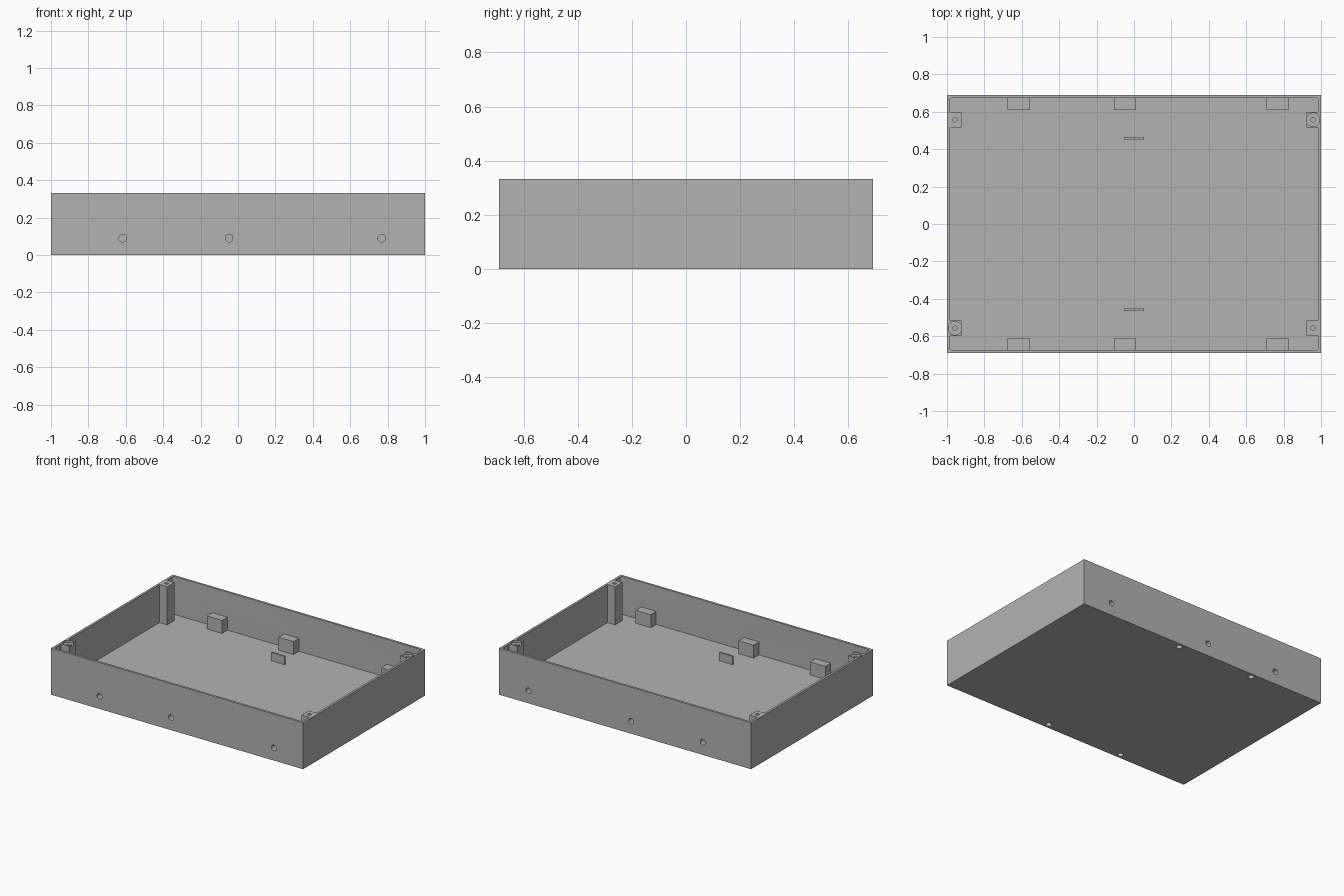
import bpy
import bmesh
from mathutils import Matrix, Vector

cube = bpy.data.objects.get("Cube")
if cube:
    bpy.data.objects.remove(cube, do_unlink=True)

# Main dimensions
HX, HY, H = 1.0, 0.69, 0.333
WALL, FLOOR = 0.016, 0.06
IX, IY = HX - WALL, HY - WALL
POST_X, POST_Y = 0.957, 0.557
BLOCK_X = (-0.616, -0.048, 0.768)
SIDES = (-1, 1)

grey = bpy.data.materials.new("plain grey")
grey.use_nodes = True
grey.diffuse_color = (0.45, 0.45, 0.45, 1)
grey.node_tree.nodes["Principled BSDF"].inputs["Base Color"].default_value = (0.45, 0.45, 0.45, 1)


def add_box(bm, lo, hi):
    lo, hi = Vector(lo), Vector(hi)
    mat = Matrix.Translation((lo + hi) / 2) @ Matrix.Diagonal((*(hi - lo), 1))
    return bmesh.ops.create_cube(bm, size=1, matrix=mat)["verts"]


def add_cylinder(bm, centre, radius, depth, axis="Z"):
    turn = Matrix.Rotation(1.5707963, 4, "X") if axis == "Y" else Matrix()
    bmesh.ops.create_cone(bm, cap_ends=True, segments=32, radius1=radius, radius2=radius,
                          depth=depth, matrix=Matrix.Translation(centre) @ turn)


def finish(name, bm):
    mesh = bpy.data.meshes.new(name)
    bm.to_mesh(mesh)
    bm.free()
    mesh.materials.append(grey)
    ob = bpy.data.objects.new(name, mesh)
    bpy.context.collection.objects.link(ob)
    return ob


def box_object(name, lo, hi):
    bm = bmesh.new()
    add_box(bm, lo, hi)
    return finish(name, bm)


def cut(target, cutter):
    mod = target.modifiers.new("cut", "BOOLEAN")
    mod.operation, mod.solver, mod.object = "DIFFERENCE", "EXACT", cutter
    bpy.context.view_layer.objects.active = target
    bpy.ops.object.modifier_apply(modifier=mod.name)


# Open tray with a hollow that has slightly rounded corners
tray = box_object("tray", (-HX, -HY, 0), (HX, HY, H))
bm = bmesh.new()
add_box(bm, (-IX, -IY, FLOOR), (IX, IY, H + 0.1))
upright = [e for e in bm.edges if abs(e.verts[0].co.z - e.verts[1].co.z) > 0.1]
bmesh.ops.bevel(bm, geom=upright, offset=0.012, segments=4, profile=0.5, affect="EDGES")
hollow = finish("hollow_cutter", bm)
cut(tray, hollow)

# Corner screw posts, wall blocks and floor tabs
drilled = [tray]
for sy in SIDES:
    end = "front" if sy < 0 else "back"
    for sx in SIDES:
        side = "left" if sx > 0 else "right"
        xs = sorted((sx * 0.923, sx * IX))
        drilled.append(box_object(f"{end}_{side}_post", (xs[0], sy * POST_Y - 0.041, FLOOR),
                                  (xs[1], sy * POST_Y + 0.041, H)))
    ys = sorted((sy * 0.613, sy * IY))
    for i, x in enumerate(BLOCK_X):
        drilled.append(box_object(f"{end}_block_{i + 1}", (x - 0.06, ys[0], FLOOR),
                                  (x + 0.06, ys[1], 0.153)))
    box_object(f"{end}_floor_tab", (-0.053, sy * 0.458 - 0.006, FLOOR),
               (0.053, sy * 0.458 + 0.006, 0.12))

# Blind holes in the walls, underside and post tops
bm = bmesh.new()
for sy in SIDES:
    for x in BLOCK_X:
        add_cylinder(bm, (x, sy * HY, 0.09), 0.02, 0.1, "Y")
    for x in (0.17, -0.437):
        add_cylinder(bm, (x, sy * 0.657, 0), 0.02, 0.08)
    for sx in SIDES:
        add_cylinder(bm, (sx * POST_X, sy * POST_Y, H), 0.012, 0.2)
holes = finish("hole_cutter", bm)

# Round recesses on two diagonal posts
bm = bmesh.new()
for s in SIDES:
    add_cylinder(bm, (s * POST_X, s * POST_Y, H), 0.036, 0.03)
recesses = finish("recess_cutter", bm)

for ob in drilled:
    cut(ob, holes)
    cut(ob, recesses)
for cutter in (hollow, holes, recesses):
    bpy.data.objects.remove(cutter, do_unlink=True)

# Smooth the round holes, keep every edge sharp
bpy.ops.object.select_all(action="DESELECT")
for ob in drilled:
    ob.select_set(True)
bpy.context.view_layer.objects.active = tray
bpy.ops.object.shade_smooth_by_angle(angle=0.6)
